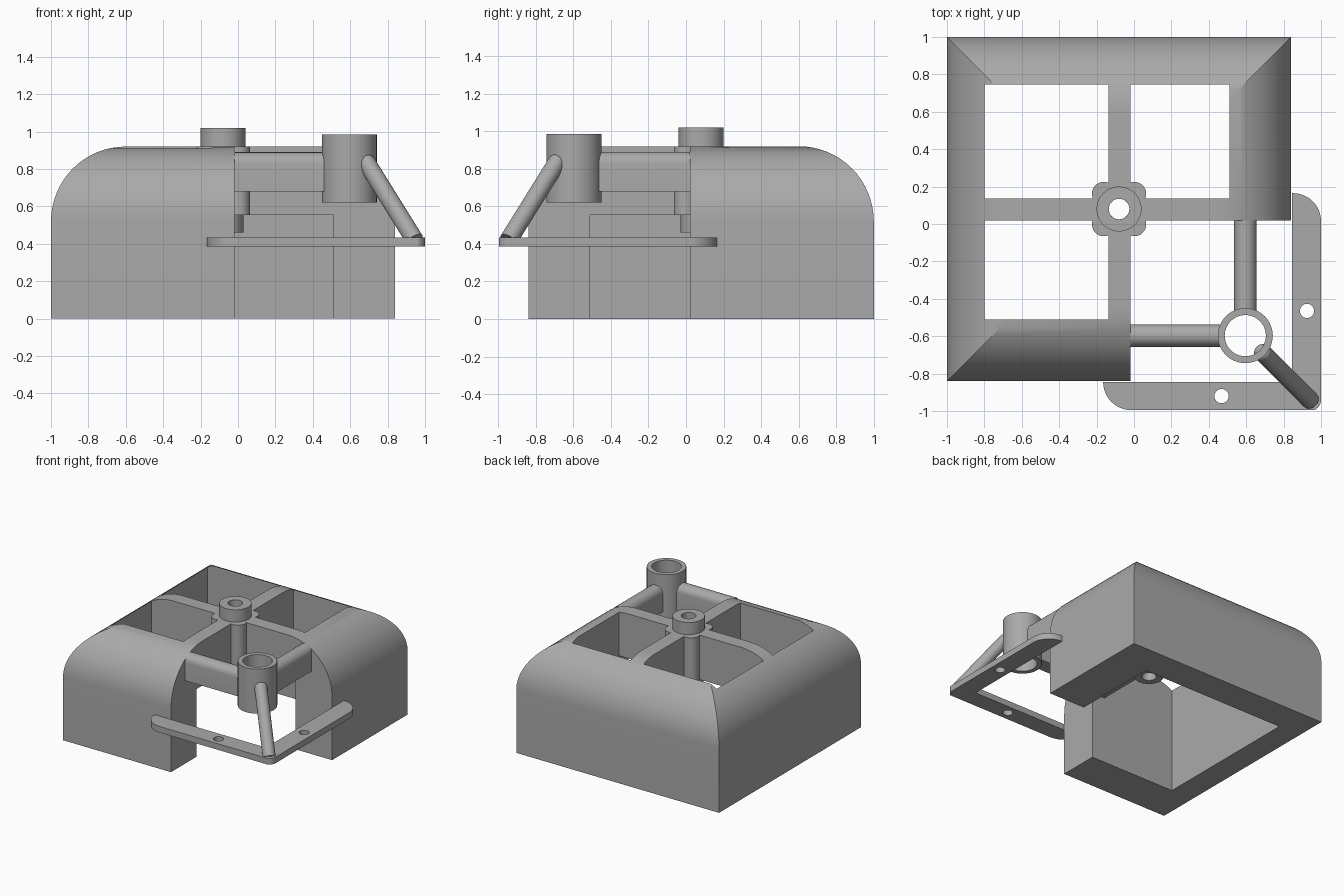
import bpy, bmesh
from math import sin, cos, pi, radians
from mathutils import Vector

cube = bpy.data.objects.get("Cube")
if cube:
    bpy.data.objects.remove(cube, do_unlink=True)

# One grey for the whole casting
grey = bpy.data.materials.new("mid_grey")
grey.use_nodes = True
grey.diffuse_color = (0.4, 0.4, 0.4, 1)
grey.node_tree.nodes["Principled BSDF"].inputs["Base Color"].default_value = (0.4, 0.4, 0.4, 1)


def add(name, bm):
    bmesh.ops.recalc_face_normals(bm, faces=bm.faces)
    mesh = bpy.data.meshes.new(name)
    bm.to_mesh(mesh)
    bm.free()
    mesh.materials.append(grey)
    ob = bpy.data.objects.new(name, mesh)
    bpy.context.collection.objects.link(ob)
    return ob


def prism(name, outline, offset):
    """Extrude a flat outline of 3D points along an offset."""
    bm = bmesh.new()
    face = bm.faces.new([bm.verts.new(p) for p in outline])
    new = bmesh.ops.extrude_face_region(bm, geom=[face], use_keep_orig=True)["geom"]
    verts = [v for v in new if isinstance(v, bmesh.types.BMVert)]
    bmesh.ops.translate(bm, verts=verts, vec=offset)
    return add(name, bm)


def box(name, x0, x1, y0, y1, z0, z1):
    return prism(name, [(x0, y0, z0), (x1, y0, z0), (x1, y1, z0), (x0, y1, z0)], (0, 0, z1 - z0))


def arc(cx, cy, r, start, end, n=12):
    angles = [radians(start + (end - start) * i / n) for i in range(n + 1)]
    return [(cx + r * cos(a), cy + r * sin(a)) for a in angles]


def cylinder(name, x, y, r, z0, z1):
    return prism(name, [(px, py, z0) for px, py in arc(x, y, r, 0, 360, 48)[:-1]], (0, 0, z1 - z0))


def cut(ob, *cutters):
    """Subtract the cutters, then discard them."""
    for c in cutters:
        mod = ob.modifiers.new("cut", "BOOLEAN")
        mod.operation, mod.solver, mod.object = "DIFFERENCE", "EXACT", c
    dg = bpy.context.evaluated_depsgraph_get()
    mesh = bpy.data.meshes.new_from_object(ob.evaluated_get(dg))
    ob.modifiers.clear()
    ob.data = mesh
    for c in cutters:
        bpy.data.objects.remove(c, do_unlink=True)
    return ob


def tube(name, x, y, r, hole, z0, z1):
    return cut(cylinder(name, x, y, r, z0, z1), cylinder("bore", x, y, hole, z0 - 1, z1 + 1))


HUB = (-0.08, 0.08)
TOWER = (0.595, -0.597)
TOP = 0.92

# Housing: square block with rounded, mitred upper edges
bm = bmesh.new()
levels = [(0, 0)]
for i in range(17):
    a = pi / 2 * i / 16
    levels.append((0.4 * (1 - cos(a)), 0.52 + 0.4 * sin(a)))
rings = []
for d, z in levels:
    lo, hi = -1 + d, 0.84 - d
    corners = [(lo, -hi), (hi, -hi), (hi, -lo), (lo, -lo)]
    rings.append([bm.verts.new((x, y, z)) for x, y in corners])
for a, b in zip(rings, rings[1:]):
    for i in range(4):
        j = (i + 1) % 4
        bm.faces.new((a[i], a[j], b[j], b[i]))
bm.faces.new(rings[0])
bm.faces.new(rings[-1])
housing = add("housing", bm)

# Pockets between the cross ribs, the open corner, and the space below the ribs
cut(housing,
    box("pocket", -0.8, -0.137, 0.137, 0.745, -1, 2),
    box("pocket", -0.02, 0.51, 0.137, 0.745, -1, 2),
    box("pocket", -0.8, -0.137, -0.51, 0.02, -1, 2),
    box("open_corner", -0.02, 2, -2, 0.02, -1.1, 2.1),
    box("cavity", -0.8, 0.51, -0.51, 0.745, -1.2, 0.555),
    cylinder("bore", *HUB, 0.055, -1, 2))

# Central hub: collar, lower boss and four corner posts
tube("hub_collar", *HUB, 0.12, 0.055, TOP, 1.02)
tube("hub_boss", *HUB, 0.11, 0.055, 0.46, 0.555)
for i, (sx, sy) in enumerate([(1, 1), (1, -1), (-1, 1), (-1, -1)]):
    cylinder(f"hub_post_{i + 1}", HUB[0] + sx * 0.082, HUB[1] + sy * 0.082, 0.063, 0.555, TOP)

# Corner tower
tube("tower", *TOWER, 0.147, 0.11, 0.62, 0.985)

# Round-topped beams joining the tower to the two cut walls
section = [(-0.06, 0.68), (0.06, 0.68)] + arc(0, 0.83, 0.06, 0, 180)
start, length = -0.02, TOWER[0] - 0.12 + 0.02
prism("front_beam", [(start, TOWER[1] + u, z) for u, z in section], (length, 0, 0))
prism("side_beam", [(TOWER[0] + u, -start, z) for u, z in section], (0, -length, 0))

# L-shaped foot plate with rounded ends and two screw holes
outline = (arc(-0.015, -0.845, 0.15, 180, 270) + arc(0.94, -0.94, 0.06, 270, 360)
           + arc(0.85, 0.015, 0.15, 0, 90) + [(0.845, 0.165), (0.845, -0.845), (-0.165, -0.845)])
outline = [(max(x, -0.165), max(y, -0.995), 0.385) for x, y in outline]
plate = prism("foot_plate", outline, (0, 0, 0.05))
cut(plate, cylinder("hole", 0.925, -0.465, 0.038, 0, 1), cylinder("hole", 0.468, -0.92, 0.038, 0, 1))

# Slanted strut from the tower to the foot plate, with a domed upper end
top, foot = Vector((0.69, -0.69, 0.83)), Vector((0.945, -0.945, 0.42))
axis = foot - top
bm = bmesh.new()
bmesh.ops.create_cone(bm, cap_ends=True, segments=32, radius1=0.048, radius2=0.048, depth=axis.length)
strut = add("strut", bm)
strut.location = (top + foot) / 2
strut.rotation_euler = axis.to_track_quat("Z", "Y").to_euler()
bm = bmesh.new()
bmesh.ops.create_uvsphere(bm, u_segments=32, v_segments=16, radius=0.048)
add("strut_end", bm).location = top

# Smooth the round surfaces and keep the edges crisp
bpy.ops.object.select_all(action="DESELECT")
for ob in bpy.context.collection.objects:
    if ob.type == "MESH" and ob.data.materials and ob.data.materials[0] == grey:
        ob.select_set(True)
        bpy.context.view_layer.objects.active = ob
bpy.ops.object.shade_smooth_by_angle(angle=radians(25))
